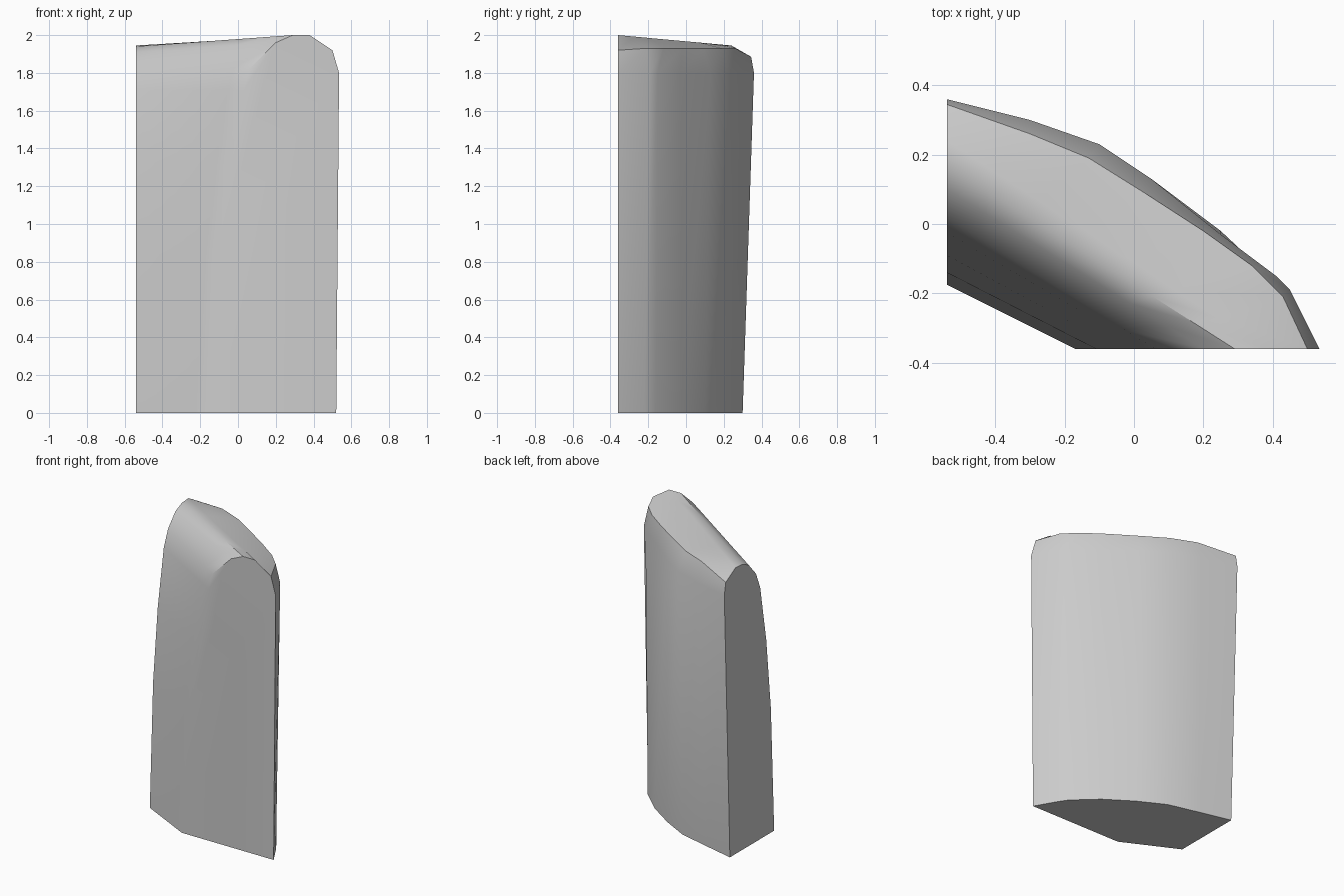
import bpy
import bmesh
import math
from mathutils import Vector

if "Cube" in bpy.data.objects:
    bpy.data.objects.remove(bpy.data.objects["Cube"], do_unlink=True)

grey = bpy.data.materials.new("stone_grey")
grey.use_nodes = True
colour = (0.6, 0.6, 0.6, 1)
grey.diffuse_color = colour
grey.node_tree.nodes["Principled BSDF"].inputs["Base Color"].default_value = colour

SIDE_X, FRONT_Y, STEPS = -0.54, -0.36, 8

# Leaning face and crown: (y, z) on the side cut, (x, z) on the front cut
side_cut = [(-.175, 0), (-.14, .84), (-.09, 1.33), (-.025, 1.71),
            (.02, 1.82), (.10, 1.91), (.17, 1.94), (.24, 1.945)]
front_cut = [(-.17, 0), (-.11, .84), (-.04, 1.33), (.03, 1.71),
             (.06, 1.82), (.20, 1.96), (.29, 2.0), (.38, 2.0)]

# Curved back: plan paths of the crown edge, shoulder and base
crown_edge = [(-.54, .345), (-.30, .26), (-.13, .19), (.03, .09),
              (.20, -.02), (.34, -.12), (.43, -.21), (.50, -.36)]
shoulder = [(-.54, .36), (-.30, .30), (-.10, .23), (.05, .13),
            (.25, -.03), (.41, -.15), (.45, -.19), (.535, -.36)]
base = [(-.54, .30), (-.33, .25), (-.11, .195), (.07, .10),
        (.25, -.02), (.40, -.16), (.44, -.22), (.52, -.36)]


def straight(side, front):
    """Straight path from the side cut to the front cut."""
    a = Vector((SIDE_X, *side))
    b = Vector((front[0], FRONT_Y, front[1]))
    return [a.lerp(b, i / (STEPS - 1)) for i in range(STEPS)]


def raised(path, start, middle, end):
    """Plan path lifted to its height."""
    heights = [start] + [middle] * (STEPS - 2) + [end]
    return [Vector((x, y, z)) for (x, y), z in zip(path, heights)]


paths = [straight(s, f) for s, f in zip(side_cut, front_cut)]
paths += [raised(crown_edge, 1.885, 1.93, 1.92),
          raised(shoulder, 1.8, 1.8, 1.8),
          raised(base, 0, 0, 0)]

# Skin the paths, then close the two cuts and the underside
bm = bmesh.new()
rows = [[bm.verts.new(p) for p in path] for path in paths]
for low, high in zip(rows, rows[1:]):
    for i in range(STEPS - 1):
        bm.faces.new((low[i], low[i + 1], high[i + 1], high[i]))
bm.faces.new([row[0] for row in rows])
bm.faces.new([row[-1] for row in reversed(rows)])
bm.faces.new(rows[0] + rows[-1][::-1])
bmesh.ops.recalc_face_normals(bm, faces=bm.faces)

mesh = bpy.data.meshes.new("curved_stone_slab")
bm.to_mesh(mesh)
bm.free()
mesh.materials.append(grey)
slab = bpy.data.objects.new("curved_stone_slab", mesh)
bpy.context.collection.objects.link(slab)

bpy.ops.object.select_all(action="DESELECT")
slab.select_set(True)
bpy.context.view_layer.objects.active = slab
bpy.ops.object.shade_smooth_by_angle(angle=math.radians(35))
